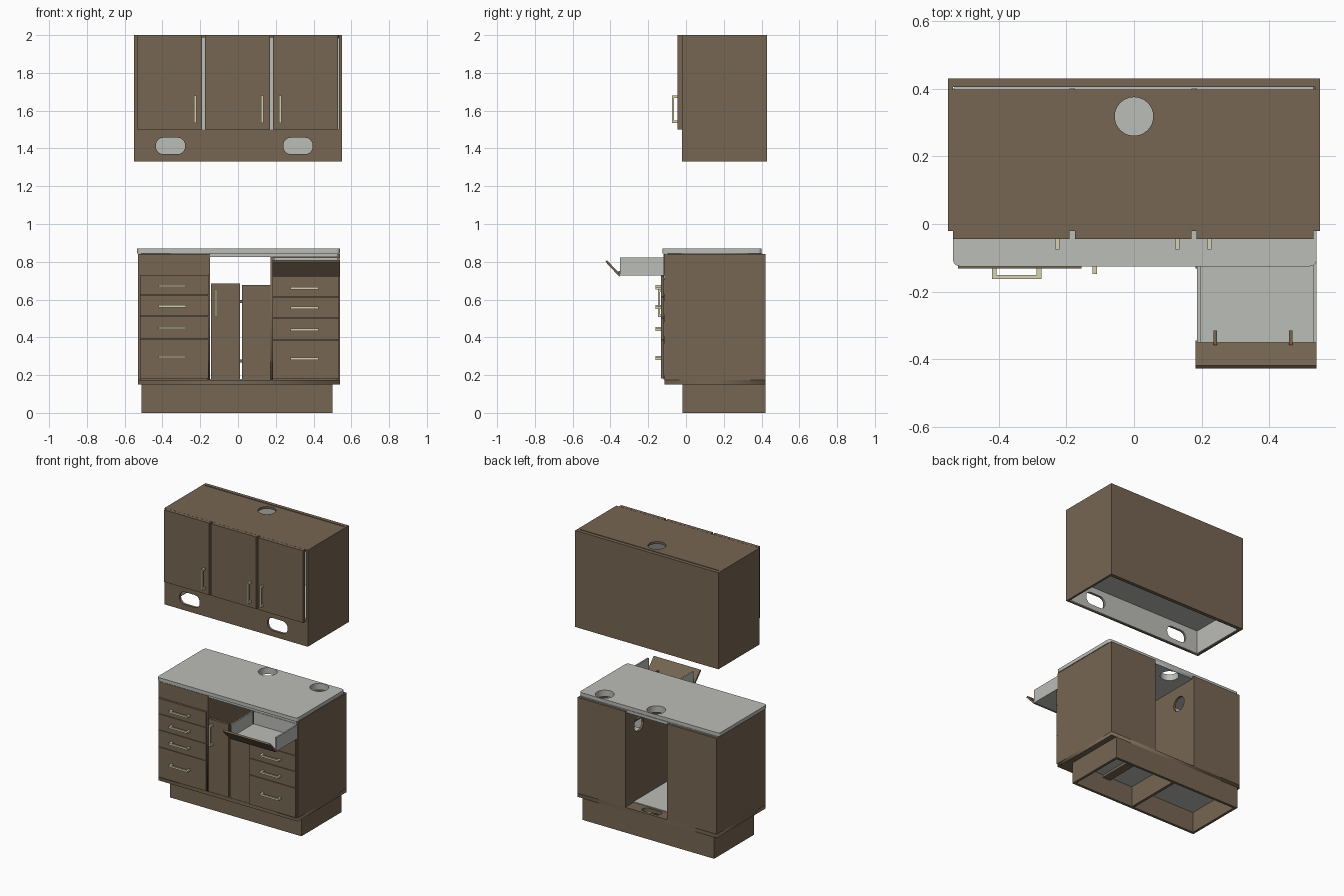
import bpy
from math import pi, cos, sin, radians
from mathutils import Matrix, Vector

if "Cube" in bpy.data.objects:
    bpy.data.objects.remove(bpy.data.objects["Cube"])


def material(name, rgb):
    m = bpy.data.materials.new(name)
    m.use_nodes = True
    m.diffuse_color = (*rgb, 1)
    m.node_tree.nodes["Principled BSDF"].inputs["Base Color"].default_value = (*rgb, 1)
    return m


BROWN = material("brown wood", (0.18, 0.133, 0.085))
GREY = material("pale grey laminate", (0.5, 0.51, 0.48))
CREAM = material("cream metal", (0.68, 0.64, 0.44))


def link(name, mesh, mat):
    ob = bpy.data.objects.new(name, mesh)
    mesh.materials.clear()
    mesh.materials.append(mat)
    bpy.context.collection.objects.link(ob)
    return ob


def box(name, x, y, z, mat=BROWN):
    """Box between pairs of limits on each axis."""
    verts = [(a, b, c) for a in x for b in y for c in z]
    faces = [(0, 1, 3, 2), (4, 6, 7, 5), (0, 4, 5, 1), (2, 3, 7, 6), (0, 2, 6, 4), (1, 5, 7, 3)]
    mesh = bpy.data.meshes.new(name)
    mesh.from_pydata(verts, [], faces)
    return link(name, mesh, mat)


def loop(x, y, r=0.0):
    """Rectangle outline with rounded corners."""
    if r == 0:
        return [(x[0], y[0]), (x[1], y[0]), (x[1], y[1]), (x[0], y[1])]
    centres = [(x[1] - r, y[1] - r), (x[0] + r, y[1] - r), (x[0] + r, y[0] + r), (x[1] - r, y[0] + r)]
    return [(cx + r * cos(a), cy + r * sin(a))
            for q, (cx, cy) in enumerate(centres)
            for a in [(q + k / 6) * pi / 2 for k in range(7)]]


def circle(cx, cy, r):
    return [(cx + r * cos(k * pi / 16), cy + r * sin(k * pi / 16)) for k in range(32)]


def plate(name, loops, span, axis="z", mat=BROWN):
    """Flat panel with holes, as thick as span along the axis."""
    curve = bpy.data.curves.new(name, "CURVE")
    curve.dimensions, curve.fill_mode = "2D", "BOTH"
    curve.extrude = (span[1] - span[0]) / 2
    for pts in loops:
        s = curve.splines.new("POLY")
        s.points.add(len(pts) - 1)
        for p, (u, v) in zip(s.points, pts):
            p.co = (u, v, 0, 1)
        s.use_cyclic_u = True
    tmp = bpy.data.objects.new(name, curve)
    mesh = bpy.data.meshes.new_from_object(tmp)
    bpy.data.objects.remove(tmp)
    bpy.data.curves.remove(curve)
    mid = sum(span) / 2
    turn = {"z": Matrix.Translation((0, 0, mid)),
            "y": Matrix.Translation((0, mid, 0)) @ Matrix.Rotation(pi / 2, 4, "X"),
            "x": Matrix(((0, 0, 1, mid), (1, 0, 0, 0), (0, 1, 0, 0), (0, 0, 0, 1)))}
    mesh.transform(turn[axis])
    return link(name, mesh, mat)


def handle(name, x, z, front, upright):
    """Bracket pull: one bar and two posts."""
    t, half, out = 0.006, 0.073, front - 0.03

    def piece(part, lo, hi, y):
        along, across = (lo, hi), (-t, t)
        dx, dz = (across, along) if upright else (along, across)
        box(name + part, (x + dx[0], x + dx[1]), y, (z + dz[0], z + dz[1]), CREAM)
    piece("_bar", -half, half, (out, out + 0.011))
    for part, lo in (("_post_a", -half), ("_post_b", half - 0.014)):
        piece(part, lo, lo + 0.014, (out + 0.011, front))


# Upper cabinet shell
for side, x in (("right", (-0.55, -0.535)), ("left", (0.535, 0.55))):
    box(f"upper_{side}_side", x, (-0.02, 0.43), (1.33, 2))
box("upper_back", (-0.535, 0.535), (0.405, 0.43), (1.33, 2))
plate("upper_top", [loop((-0.535, 0.535), (-0.02, 0.398)), circle(0, 0.318, 0.057)], (1.985, 2))
slots = [loop(x, (1.37, 1.457), 0.04) for x in ((-0.435, -0.28), (0.24, 0.395))]
plate("upper_fascia", [loop((-0.535, 0.535), (1.33, 1.5))] + slots, (-0.02, -0.008), "y")

# Upper cabinet pale lining
plate("fascia_lining", [loop((-0.535, 0.535), (1.335, 1.5))] + slots, (-0.008, -0.003), "y", GREY)
box("upper_back_lining", (-0.53, 0.53), (0.398, 0.405), (1.335, 1.98), GREY)
for side, s in (("right", -1), ("left", 1)):
    box(f"upper_{side}_lining", sorted((s * 0.535, s * 0.53)), (-0.003, 0.4), (1.335, 1.985), GREY)
box("upper_shelf", (-0.53, 0.53), (-0.015, 0.4), (1.5, 1.515), GREY)
for i, x in enumerate((-0.183, 0.178)):
    box(f"upper_divider_{i + 1}", (x - 0.008, x + 0.008), (-0.018, 0.4), (1.515, 1.985), GREY)

# Upper doors and pulls
for i, (x, hx) in enumerate((((-0.535, -0.19), -0.226), ((-0.175, 0.17), 0.128), ((0.185, 0.53), 0.223))):
    box(f"upper_door_{i + 1}", x, (-0.045, -0.021), (1.5, 2))
    handle(f"upper_pull_{i + 1}", hx, 1.608, -0.045, True)

# Plinth, open underneath
box("plinth_front", (-0.51, 0.5), (-0.018, 0), (0, 0.15))
box("plinth_back", (-0.51, 0.5), (0.402, 0.42), (0, 0.15))
for i, x in enumerate((-0.51, 0.0, 0.482)):
    box(f"plinth_rib_{i + 1}", (x, x + 0.018), (0, 0.402), (0, 0.15))
box("plinth_slat", (0.2, 0.26), (0, 0.402), (0.125, 0.143))
for i, x in enumerate(((-0.49, -0.16), (0.02, 0.48))):
    box(f"base_underside_{i + 1}", x, (0.002, 0.4), (0.143, 0.15), GREY)

# Lower cabinet carcass
plate("lower_base", [loop((-0.53, 0.54), (-0.115, 0.42)), loop((-0.07, 0.07), (0.345, 0.4), 0.025)], (0.15, 0.175))
box("middle_floor", (-0.148, 0.172), (-0.09, 0.33), (0.175, 0.18), GREY)
for side, x in (("right", (-0.53, -0.515)), ("left", (0.525, 0.54))):
    box(f"lower_{side}_side", x, (-0.115, 0.42), (0.175, 0.84))
for side, x in (("right", (-0.162, -0.148)), ("left", (0.172, 0.186))):
    plate(f"{side}_partition", [loop((-0.115, 0.405), (0.175, 0.825)), circle(0.27, 0.7, 0.052)], x, "x")
for side, x in (("right", (-0.515, -0.148)), ("left", (0.172, 0.525))):
    box(f"lower_{side}_back", x, (0.405, 0.42), (0.175, 0.84))
box("right_top_panel", (-0.515, -0.148), (-0.118, -0.1), (0.73, 0.84))
box("left_drawer_rail", (0.186, 0.525), (-0.112, 0.4), (0.716, 0.726))

# Countertop with two cable holes
holes = [circle(-0.01, 0.34, 0.06), circle(0.39, 0.335, 0.06)]
plate("countertop", [loop((-0.535, 0.54), (-0.125, 0.4), 0.02)] + holes, (0.845, 0.87), mat=GREY)
plate("countertop_support", [loop((-0.514, 0.524), (-0.098, 0.404))] + holes, (0.825, 0.845), mat=GREY)
box("countertop_front_rail", (-0.148, 0.535), (-0.112, -0.098), (0.825, 0.845), GREY)

# Closed drawer stacks with pulls
stacks = (("right", (-0.52, -0.155), -0.347, (0.73, 0.622, 0.51, 0.392, 0.18), (0.672, 0.565, 0.45, 0.296)),
          ("left", (0.182, 0.536), 0.352, (0.722, 0.61, 0.5, 0.385, 0.178), (0.66, 0.556, 0.44, 0.286)))
for side, x, hx, edges, pulls in stacks:
    for i, hz in enumerate(pulls):
        lo, hi = edges[i + 1] + 0.003, edges[i]
        box(f"{side}_drawer_front_{i + 1}", x, (-0.132, -0.116), (lo, hi))
        box(f"{side}_drawer_box_{i + 1}", (x[0] + 0.02, x[1] - 0.02), (-0.116, 0.2), (lo + 0.015, hi - 0.015), GREY)
        handle(f"{side}_drawer_pull_{i + 1}", hx, hz, -0.132, False)

# Open tray drawer with a drop front
tx, ty = (0.186, 0.54), (-0.35, -0.1)
box("tray_floor", (0.196, 0.53), ty, (0.727, 0.735), GREY)
for side, x in (("right", (0.186, 0.196)), ("left", (0.53, 0.54))):
    box(f"tray_{side}_side", x, (-0.35, -0.116), (0.727, 0.822), GREY)
box("tray_back", (0.196, 0.524), (-0.11, -0.1), (0.735, 0.822), GREY)
drop = box("tray_drop_front", (0.182, 0.54), (-0.012, 0), (0, 0.107))
drop.location = (0, -0.345, 0.73)
drop.rotation_euler.x = radians(43)
for i, x in enumerate((0.24, 0.463)):
    box(f"tray_hinge_{i + 1}", (x - 0.005, x + 0.005), (-0.358, -0.315), (0.735, 0.75))

# Folding middle doors joined by hinges
box("middle_door_right", (-0.143, 0.01), (-0.118, -0.1), (0.178, 0.685))
box("middle_door_left", (0.022, 0.171), (-0.118, -0.1), (0.178, 0.678))
handle("middle_door_pull", -0.116, 0.58, -0.118, True)
for i, z in enumerate((0.275, 0.59)):
    box(f"middle_hinge_{i + 1}", (-0.005, 0.024), (-0.108, -0.096), (z - 0.008, z + 0.008))
